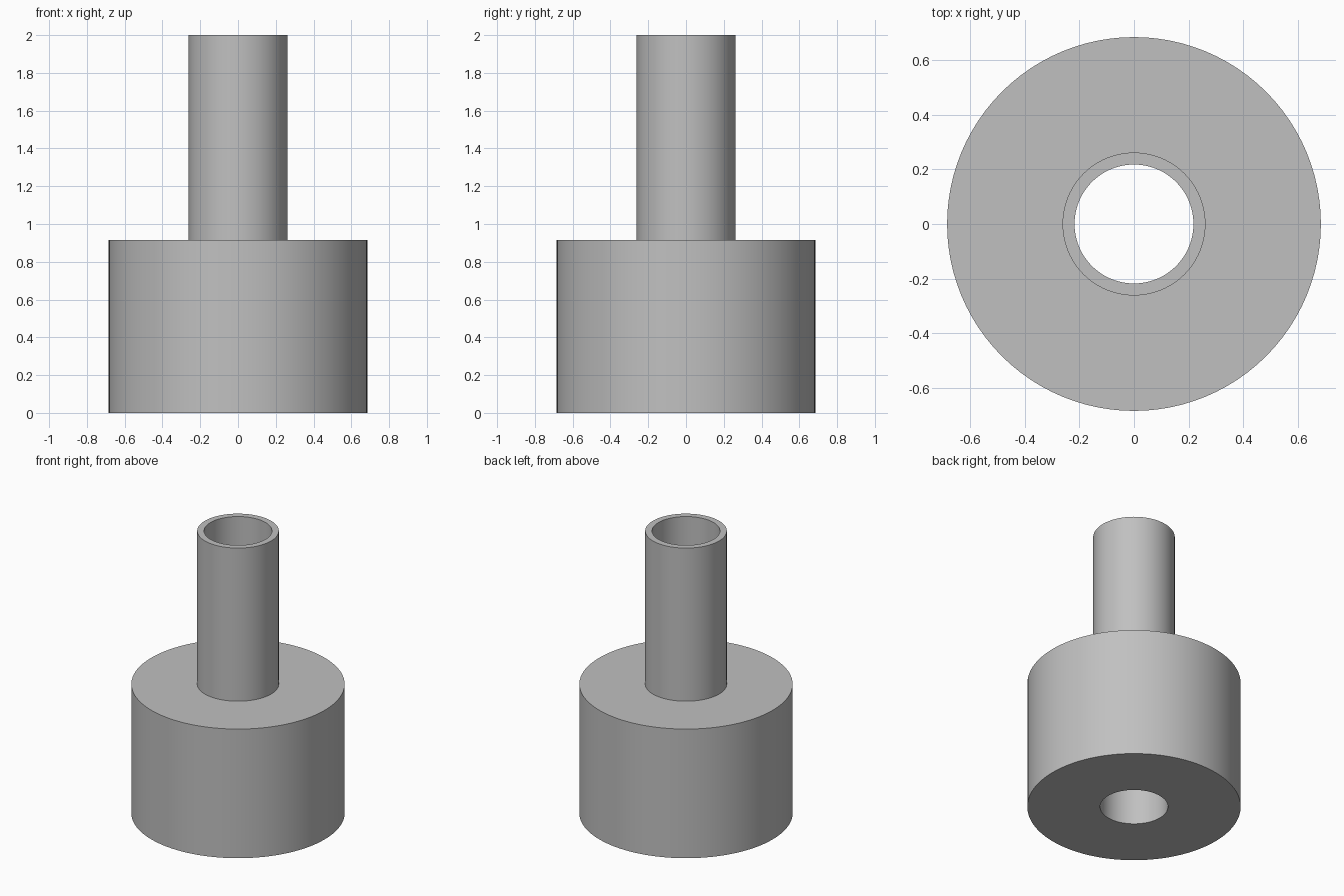
import bpy
import math

if "Cube" in bpy.data.objects:
    bpy.data.objects.remove(bpy.data.objects["Cube"])

SEGMENTS = 96
BASE_R, TUBE_R, BORE_R = 0.685, 0.262, 0.218
BASE_H, TOTAL_H = 0.915, 2.0

grey = bpy.data.materials.new("plain grey")
grey.diffuse_color = (0.53, 0.53, 0.53, 1.0)
grey.use_nodes = True
grey.node_tree.nodes["Principled BSDF"].inputs["Base Color"].default_value = grey.diffuse_color


def lathe(name, profile):
    """Revolve a closed (radius, height) profile around z."""
    n = len(profile)
    verts, faces = [], []
    for s in range(SEGMENTS):
        a = 2 * math.pi * s / SEGMENTS
        verts += [(r * math.cos(a), r * math.sin(a), z) for r, z in profile]
        t = (s + 1) % SEGMENTS
        for i in range(n):
            j = (i + 1) % n
            faces.append((s * n + i, t * n + i, t * n + j, s * n + j))
    mesh = bpy.data.meshes.new(name)
    mesh.from_pydata(verts, [], faces)
    mesh.materials.append(grey)
    obj = bpy.data.objects.new(name, mesh)
    bpy.context.collection.objects.link(obj)
    bpy.context.view_layer.objects.active = obj
    obj.select_set(True)
    bpy.ops.object.shade_smooth_by_angle(angle=math.radians(30))
    obj.select_set(False)
    return obj


# Wide base, narrow tube and through bore as one turned part
lathe("stepped_sleeve", [
    (BORE_R, 0), (BASE_R, 0), (BASE_R, BASE_H),
    (TUBE_R, BASE_H), (TUBE_R, TOTAL_H), (BORE_R, TOTAL_H),
])
